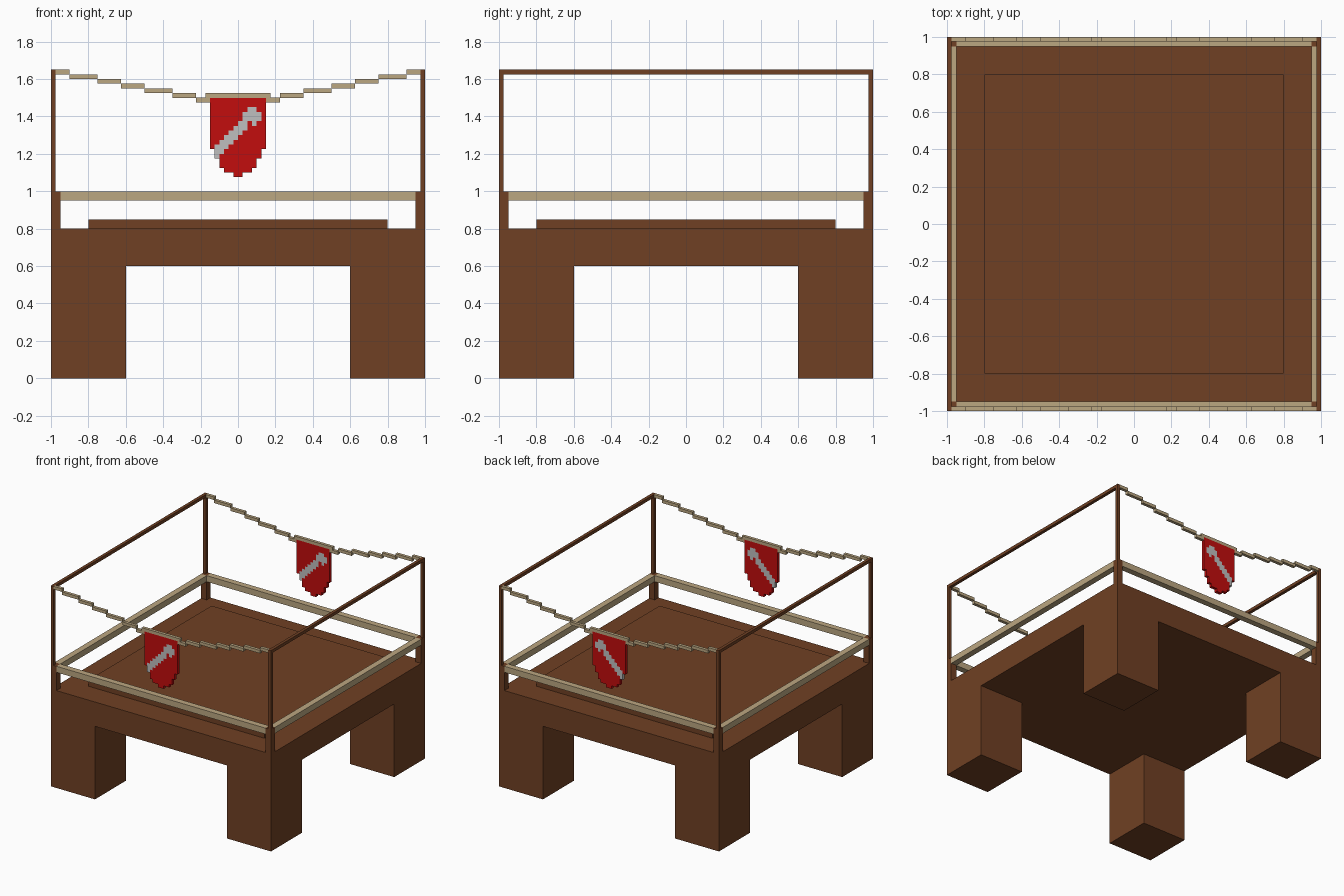
import bpy, bmesh

cube = bpy.data.objects.get("Cube")
if cube:
    bpy.data.objects.remove(cube, do_unlink=True)


def material(name, rgb):
    m = bpy.data.materials.new(name)
    m.use_nodes = True
    m.diffuse_color = (*rgb, 1)
    bsdf = next(n for n in m.node_tree.nodes if n.type == 'BSDF_PRINCIPLED')
    bsdf.inputs["Base Color"].default_value = (*rgb, 1)
    return m


wood = material("brown wood", (0.162, 0.051, 0.017))
rope = material("tan rope", (0.50, 0.385, 0.22))
cloth = material("red cloth", (0.54, 0.004, 0.004))
silver = material("light grey", (0.52, 0.52, 0.52))


def add_object(name, bm, *mats):
    bmesh.ops.recalc_face_normals(bm, faces=bm.faces)
    mesh = bpy.data.meshes.new(name)
    bm.to_mesh(mesh)
    bm.free()
    for m in mats:
        mesh.materials.append(m)
    obj = bpy.data.objects.new(name, mesh)
    bpy.context.collection.objects.link(obj)
    return obj


def add_box(bm, x, y, z):
    """Box from three (low, high) ranges."""
    verts = bmesh.ops.create_cube(bm, size=1)["verts"]
    for v in verts:
        v.co = [r[0] + (c + 0.5) * (r[1] - r[0]) for c, r in zip(v.co, (x, y, z))]


def box(name, mat, x, y, z):
    bm = bmesh.new()
    add_box(bm, x, y, z)
    return add_object(name, bm, mat)


def span(s, a, b):
    """Range between a and b on the side given by sign s."""
    return tuple(sorted((s * a, s * b)))


# Table body: a slab whose bottom corners are pulled down into legs
bm = bmesh.new()
add_box(bm, (-1, 1), (-1, 1), (0.6, 0.8))
for axis in ((1, 0, 0), (0, 1, 0)):
    for side in (-0.6, 0.6):
        bmesh.ops.bisect_plane(bm, geom=bm.verts[:] + bm.edges[:] + bm.faces[:],
                               plane_co=[side * a for a in axis], plane_no=axis)
corners = []
for f in bm.faces:
    c = f.calc_center_median()
    if c.z < 0.61 and abs(c.x) > 0.6 and abs(c.y) > 0.6:
        corners.append(f)
for f in corners:
    new = bmesh.ops.extrude_discrete_faces(bm, faces=[f])["faces"][0]
    for v in new.verts:
        v.co.z = 0
add_object("platform_and_legs", bm, wood)
box("raised_floor", wood, (-0.8, 0.8), (-0.8, 0.8), (0.8, 0.85))

# Corner posts: thick below the rail, slim above it
for sx, lr in ((1, "left"), (-1, "right")):
    for sy, fb in ((-1, "front"), (1, "back")):
        bm = bmesh.new()
        add_box(bm, span(sx, 0.95, 1), span(sy, 0.95, 1), (0.8, 1.0))
        add_box(bm, span(sx, 0.975, 1), span(sy, 0.975, 1), (1.0, 1.65))
        add_object(f"{fb}_{lr}_post", bm, wood)
    box(f"{lr}_rail", rope, span(sx, 0.95, 1), (-0.95, 0.95), (0.95, 1.0))
    box(f"{lr}_top_bar", wood, span(sx, 0.975, 1), (-0.975, 0.975), (1.625, 1.65))

# Stepped rope: x breakpoints from the post inward, dropping one step each
STEPS = [0.975, 0.9, 0.75, 0.625, 0.5, 0.35, 0.225, 0.15]


def hanging_rope(name, y):
    bm = bmesh.new()
    for i, (outer, inner) in enumerate(zip(STEPS, STEPS[1:])):
        top = 1.65 - 0.025 * i
        for s in (-1, 1):
            add_box(bm, span(s, inner, outer), y, (top - 0.025, top))
    add_box(bm, (-0.175, 0.175), y, (1.5, 1.525))
    return add_object(name, bm, rope)


# Banner: half width in cells for each row, and emblem columns for some rows
HALF = [6] * 11 + [5, 5, 4, 4, 3, 1]
EMBLEM = {2: (8, 9), 3: (7, 8, 9, 10), 4: (7, 8, 9, 10), 5: (6, 7, 9),
          6: (5, 6, 7), 7: (4, 5, 6), 8: (3, 4, 5), 9: (2, 3, 4),
          10: (1, 2, 3), 11: (1, 2), 12: (1,)}


def banner(name, y):
    bm = bmesh.new()
    cell = 0.025
    for row, half in enumerate(HALF):
        for col in range(6 - half, 6 + half):
            x, z = (col - 6) * cell, 1.5 - row * cell
            f = bm.faces.new([bm.verts.new((x + dx * cell, y[0], z - dz * cell))
                              for dx, dz in ((0, 0), (0, 1), (1, 1), (1, 0))])
            f.material_index = int(col in EMBLEM.get(row, ()))
    bmesh.ops.remove_doubles(bm, verts=bm.verts, dist=0.001)
    # Thicken the sheet so the emblem shows on both sides
    old = bm.faces[:]
    res = bmesh.ops.extrude_face_region(bm, geom=old, use_keep_orig=True)
    for v in res["geom"]:
        if isinstance(v, bmesh.types.BMVert):
            v.co.y = y[1]
    return add_object(name, bm, cloth, silver)


# Front and back rails, ropes and banners
for sy, fb in ((-1, "front"), (1, "back")):
    box(f"{fb}_rail", rope, (-0.95, 0.95), span(sy, 0.95, 1), (0.95, 1.0))
    hanging_rope(f"{fb}_hanging_rope", span(sy, 0.975, 1))
    banner(f"{fb}_banner", span(sy, 0.975, 1))
